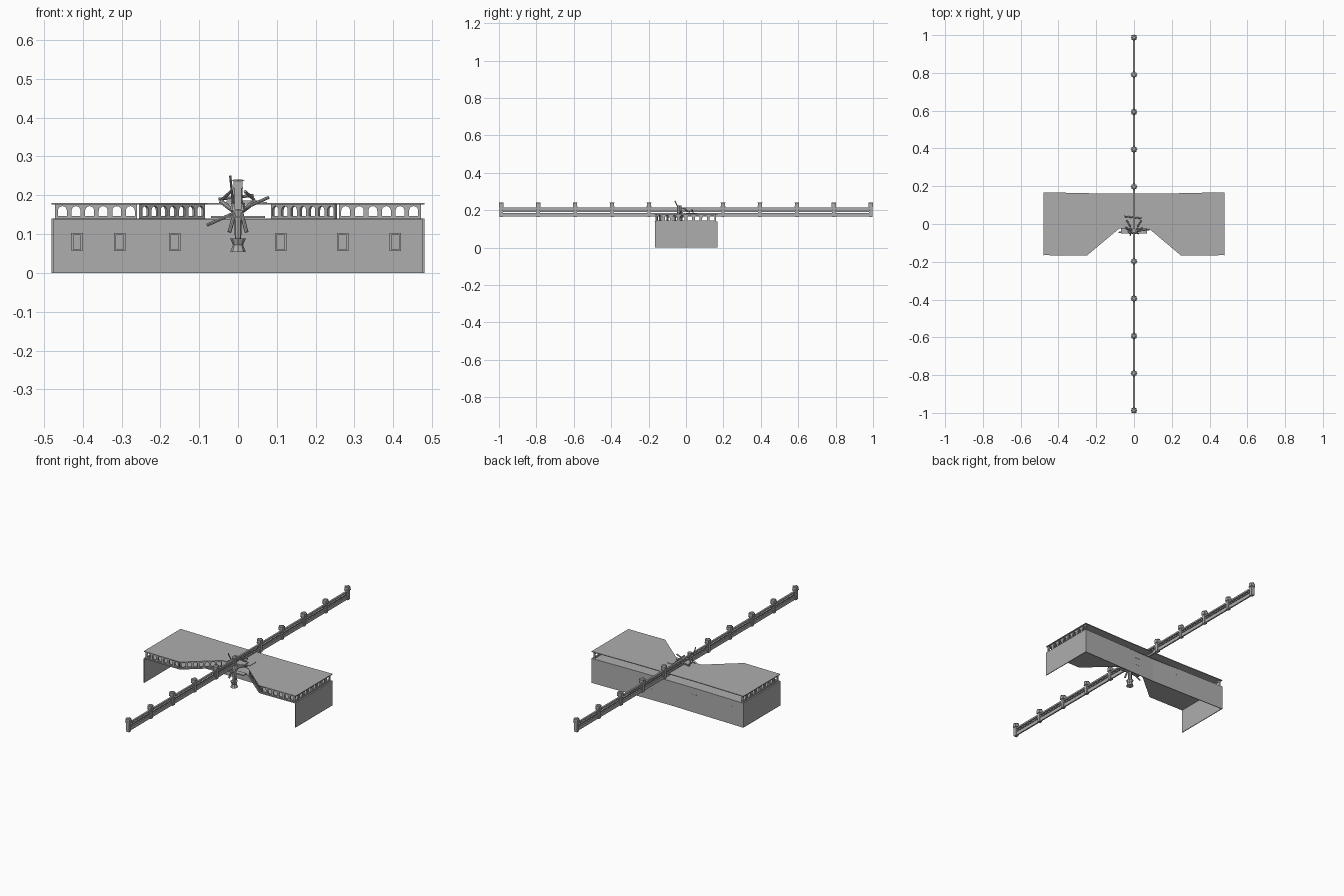
import bpy, bmesh, math
from mathutils import Vector, Matrix

cube = bpy.data.objects.get("Cube")
if cube:
    bpy.data.objects.remove(cube)

grey = bpy.data.materials.new("stone grey")
grey.use_nodes = True
COLOUR = (0.42, 0.42, 0.42, 1)
grey.diffuse_color = COLOUR
grey.node_tree.nodes["Principled BSDF"].inputs["Base Color"].default_value = COLOUR


def finish(name, bm):
    bmesh.ops.recalc_face_normals(bm, faces=bm.faces)
    mesh = bpy.data.meshes.new(name)
    bm.to_mesh(mesh)
    bm.free()
    mesh.materials.append(grey)
    ob = bpy.data.objects.new(name, mesh)
    bpy.context.collection.objects.link(ob)
    return ob


def add_box(bm, centre, size):
    m = Matrix.Translation(centre) @ Matrix.Diagonal((*size, 1))
    bmesh.ops.create_cube(bm, size=1, matrix=m)


def add_prism(bm, points, offset):
    face = bm.faces.new([bm.verts.new(p) for p in points])
    out = bmesh.ops.extrude_face_region(bm, geom=[face], use_keep_orig=True)
    verts = [g for g in out["geom"] if isinstance(g, bmesh.types.BMVert)]
    bmesh.ops.translate(bm, verts=verts, vec=offset)


def add_rod(bm, a, b, r1, r2=None, sides=8):
    a, b = Vector(a), Vector(b)
    d = b - a
    m = Matrix.Translation((a + b) / 2) @ d.to_track_quat("Z", "Y").to_matrix().to_4x4()
    bmesh.ops.create_cone(bm, cap_ends=True, segments=sides, radius1=r1,
                          radius2=r1 if r2 is None else r2, depth=d.length, matrix=m)


# Roof and gallery floor share one plan with a notched front
half = [(0.08, -0.025), (0.25, -0.168), (0.48, -0.165), (0.48, 0.168), (0.2, 0.162)]
plan = half + [(-x, y) for x, y in reversed(half)]


def slab(name, z, thick):
    bm = bmesh.new()
    add_prism(bm, [(x, y, z) for x, y in plan], (0, 0, thick))
    finish(name, bm)


slab("roof", 0.176, 0.004)
slab("gallery_floor", 0.137, 0.003)

# Outer walls: a gently bent back and two straight ends, front left open
bm = bmesh.new()
back = [(-0.48, 0.168), (-0.2, 0.162), (0, 0.158), (0.2, 0.162), (0.48, 0.168)]
inner = [(x, y - 0.004) for x, y in reversed(back)]
add_prism(bm, [(x, y, 0) for x, y in back + inner], (0, 0, 0.138))
finish("back_wall", bm)
for name, s in (("left_wall", 1), ("right_wall", -1)):
    bm = bmesh.new()
    add_box(bm, (s * 0.478, 0, 0.069), (0.004, 0.332, 0.138))
    finish(name, bm)


# Arcades: solid panels with round-headed openings
def arcade(name, start, end, count):
    bm = bmesh.new()
    a, b = Vector((*start, 0)), Vector((*end, 0))
    along = (b - a).normalized()
    depth = Vector((-along.y, along.x, 0)) * 0.008
    pitch = (b - a).length / count
    r = pitch * 0.33
    low, high, spring = 0.146, 0.176, 0.172 - r
    arc = [(r * math.cos(t * math.pi / 8), spring + r * math.sin(t * math.pi / 8))
           for t in range(9)]
    h = pitch / 2
    shape = [(r, low)] + arc + [(-r, low), (-h, low), (-h, high), (h, high), (h, low)]
    for i in range(count):
        mid = a + along * pitch * (i + 0.5)
        add_prism(bm, [mid + along * u + Vector((0, 0, z)) for u, z in shape], depth)
    sill = [a, b, b + depth, a + depth]
    add_prism(bm, [p + Vector((0, 0, 0.14)) for p in sill], (0, 0, 0.006))
    finish(name, bm)


for side, s in (("left", 1), ("right", -1)):
    ends = [((s * 0.47, -0.16), (s * 0.26, -0.162), 6, "front"),
            ((s * 0.25, -0.16), (s * 0.085, -0.024), 7, "slanted"),
            ((s * 0.472, 0.16), (s * 0.472, -0.16), 8, "end")]
    for p, q, n, kind in ends:
        if s < 0:
            p, q = q, p
        arcade(f"{side}_{kind}_arcade", q, p, n)

# Window frames on the back wall
bm = bmesh.new()
for x in (-0.415, -0.305, -0.163, 0.11, 0.27, 0.405):
    y = 0.161 + 0.006 * max(0, (abs(x) - 0.2) / 0.28) - 0.006
    for s in (-1, 1):
        add_box(bm, (x + s * 0.012, y, 0.079), (0.005, 0.012, 0.046))
    add_box(bm, (x, y, 0.1), (0.03, 0.014, 0.005))
    add_box(bm, (x, y, 0.058), (0.024, 0.012, 0.004))
finish("window_frames", bm)

# Long fence crossing the roof
bm = bmesh.new()
for z, w, h in ((0.176, 0.008, 0.02), (0.194, 0.005, 0.006), (0.209, 0.01, 0.009)):
    add_box(bm, (0, 0, z), (w, 1.98, h))
finish("fence_rails", bm)

bm = bmesh.new()
for i in range(-5, 6):
    if i:
        y = i * 0.1975
        add_box(bm, (0, y, 0.195), (0.018, 0.018, 0.062))
        add_box(bm, (0, y, 0.219), (0.026, 0.025, 0.004))
        add_box(bm, (0, y, 0.229), (0.024, 0.022, 0.016))
        add_rod(bm, (0, y, 0.237), (0, y, 0.241), 0.018, 0.01, 4)
finish("fence_posts", bm)

# Central lamp hanging in the notch
bm = bmesh.new()
y = -0.035
add_rod(bm, (0, y, 0.054), (0, y, 0.072), 0.02, 0.013)
add_rod(bm, (0, y, 0.072), (0, y, 0.088), 0.013, 0.02)
add_rod(bm, (0, y, 0.088), (0, y, 0.16), 0.008, 0.011)
add_rod(bm, (0, y, 0.16), (0, y, 0.18), 0.022, 0.016)
add_rod(bm, (0, y, 0.18), (0, y, 0.225), 0.012, 0.012)
finish("lamp_column", bm)

# Crossed staffs and slanting braces around the column
bm = bmesh.new()
add_rod(bm, (-0.08, -0.045, 0.123), (0.08, -0.03, 0.195), 0.004)
add_rod(bm, (-0.02, -0.06, 0.25), (-0.012, -0.02, 0.17), 0.003)
for s in (-1, 1):
    add_rod(bm, (s * 0.022, -0.05, 0.105), (s * 0.006, -0.035, 0.165), 0.005)
    add_rod(bm, (s * 0.045, -0.02, 0.185), (s * 0.012, -0.035, 0.16), 0.006)
    add_rod(bm, (s * 0.018, -0.015, 0.21), (s * 0.04, 0.02, 0.19), 0.004)
add_rod(bm, (-0.05, 0.04, 0.19), (0.04, 0.03, 0.2), 0.004)
finish("staffs_and_braces", bm)

# Small ledges beside the column
bm = bmesh.new()
add_box(bm, (0, -0.037, 0.144), (0.14, 0.028, 0.005))
add_box(bm, (0.01, 0, 0.183), (0.08, 0.05, 0.006))
add_box(bm, (0.06, 0.03, 0.181), (0.03, 0.06, 0.003))
finish("ledges", bm)
